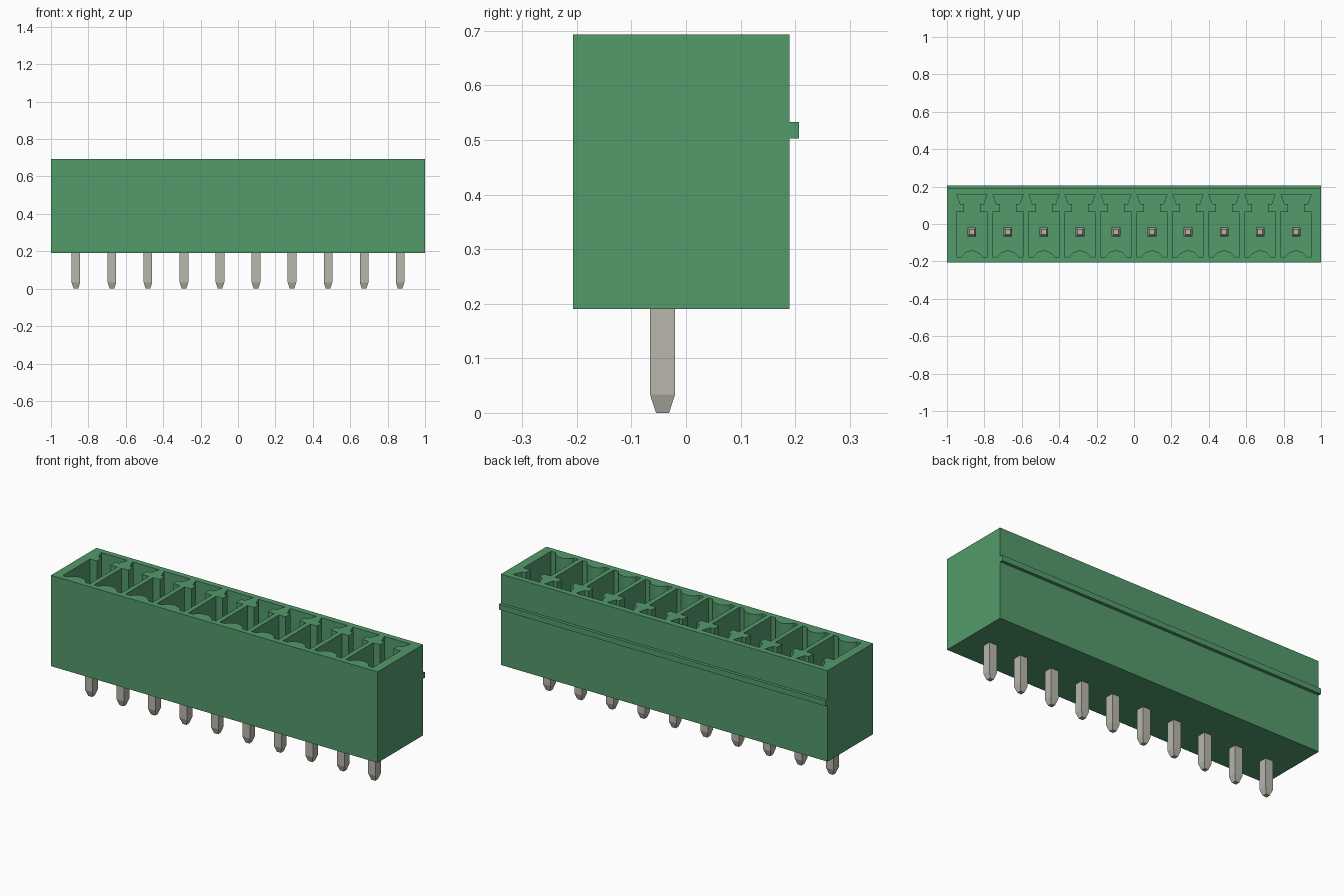
import bpy, bmesh, math

COUNT, PITCH = 10, 0.1926
TOP, BOTTOM, FLOOR = 0.693, 0.19, 0.30
PIN_Y = -0.043

if "Cube" in bpy.data.objects:
    bpy.data.objects.remove(bpy.data.objects["Cube"], do_unlink=True)


def material(name, rgb):
    m = bpy.data.materials.new(name)
    m.use_nodes = True
    m.diffuse_color = (*rgb, 1)
    m.node_tree.nodes["Principled BSDF"].inputs["Base Color"].default_value = (*rgb, 1)
    return m


green = material("green plastic", (0.087, 0.328, 0.147))
metal = material("tinned metal", (0.48, 0.468, 0.413))


def make_object(name, bm, mat):
    bmesh.ops.recalc_face_normals(bm, faces=bm.faces)
    mesh = bpy.data.meshes.new(name)
    bm.to_mesh(mesh)
    bm.free()
    mesh.materials.append(mat)
    ob = bpy.data.objects.new(name, mesh)
    bpy.context.collection.objects.link(ob)
    return ob


def loft(bm, rings):
    """Skin closed rings of points and cap both ends."""
    loops = [[bm.verts.new(p) for p in ring] for ring in rings]
    n = len(loops[0])
    for a, b in zip(loops, loops[1:]):
        for i in range(n):
            j = (i + 1) % n
            bm.faces.new((a[i], a[j], b[j], b[i]))
    bm.faces.new(loops[0])
    bm.faces.new(loops[-1])


def box(name, lo, hi, mat):
    bm = bmesh.new()
    loft(bm, [[(lo[0], lo[1], z), (hi[0], lo[1], z), (hi[0], hi[1], z), (lo[0], hi[1], z)]
              for z in (lo[2], hi[2])])
    return make_object(name, bm, mat)


centres = [(i - (COUNT - 1) / 2) * PITCH for i in range(COUNT)]

# Housing and the rib along its back
housing = box("housing", (-1, -0.207, BOTTOM), (1, 0.19, TOP), green)
box("back_rib", (-1, 0.185, 0.503), (1, 0.207, 0.533), green)

# Pocket outline: right half, mirrored to the left, closed by a curved front bump
half = [(0.083, -0.176), (0.083, 0.064), (0.042, 0.064), (0.042, 0.107),
        (0.062, 0.107), (0.081, 0.158)]
bump_w, bump_h, steps = 0.056, 0.034, 10
radius = (bump_w ** 2 + bump_h ** 2) / (2 * bump_h)
sweep = math.asin(bump_w / radius)
bump = []
for k in range(steps + 1):
    a = sweep * (2 * k / steps - 1)
    bump.append((radius * math.sin(a), -0.176 + bump_h - radius * (1 - math.cos(a))))
outline = bump + half + [(-x, y) for x, y in reversed(half)]

bm = bmesh.new()
for cx in centres:
    loft(bm, [[(cx + x, y, z) for x, y in outline] for z in (FLOOR, TOP + 0.1)])
cutter = make_object("pocket_cutter", bm, green)
cutter.hide_render = True

cut = housing.modifiers.new("pockets", "BOOLEAN")
cut.operation = "DIFFERENCE"
cut.solver = "EXACT"
cut.object = cutter
bpy.context.view_layer.objects.active = housing
bpy.ops.object.modifier_apply(modifier=cut.name)
bpy.data.objects.remove(cutter, do_unlink=True)

# Square contact pins, tapered at both ends
pin_rings = [(0.012, 0), (0.023, 0.034), (0.023, 0.55), (0.013, 0.58)]
for i, cx in enumerate(centres):
    bm = bmesh.new()
    loft(bm, [[(cx + sx * r, PIN_Y + sy * r, z)
               for sx, sy in ((-1, -1), (1, -1), (1, 1), (-1, 1))] for r, z in pin_rings])
    make_object(f"contact_pin_{i + 1}", bm, metal)
